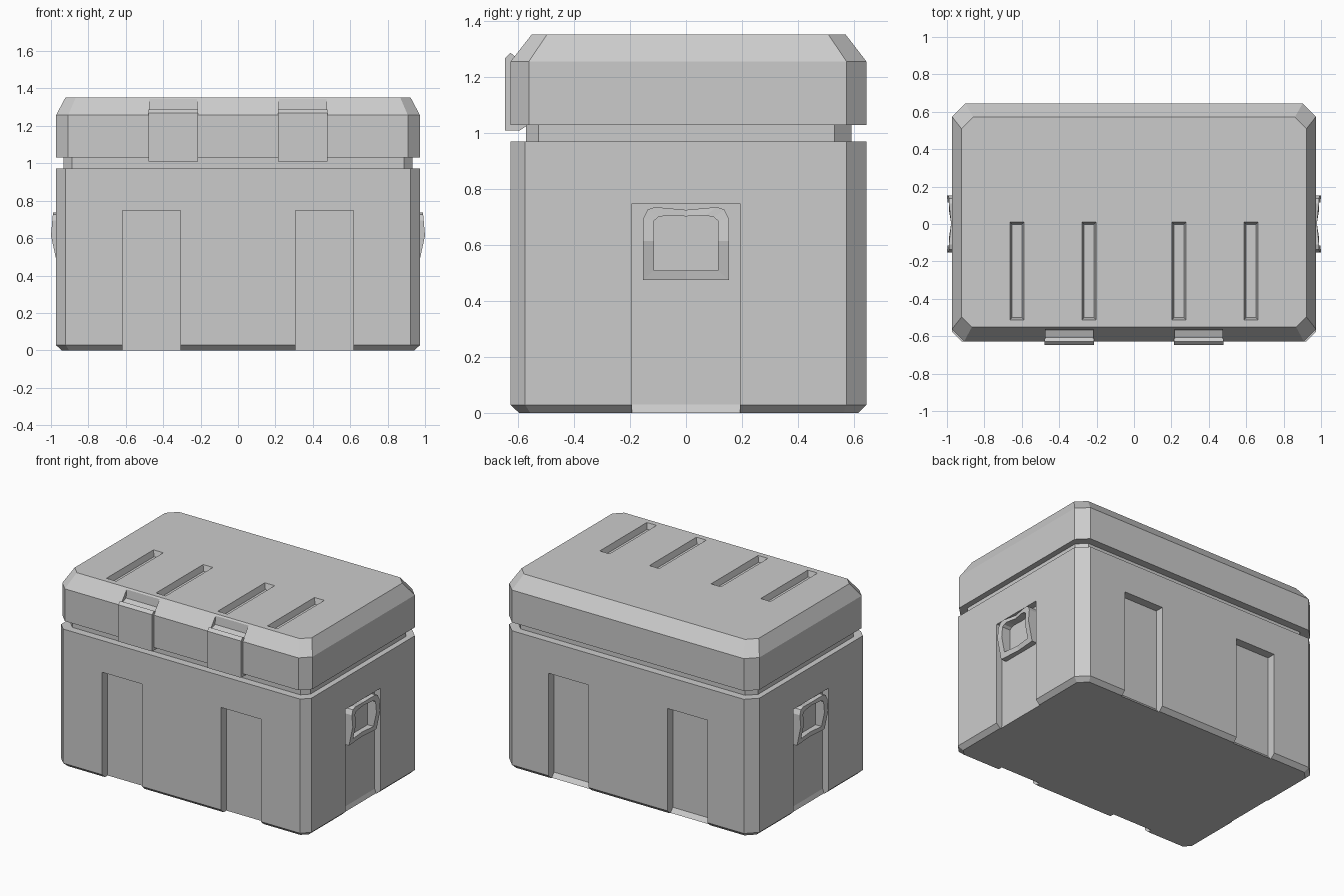
import bpy, bmesh
from math import radians
from mathutils import Matrix

if "Cube" in bpy.data.objects:
    bpy.data.objects.remove(bpy.data.objects["Cube"])


def make(name, bm):
    bmesh.ops.recalc_face_normals(bm, faces=bm.faces)
    me = bpy.data.meshes.new(name)
    bm.to_mesh(me)
    bm.free()
    ob = bpy.data.objects.new(name, me)
    bpy.context.collection.objects.link(ob)
    return ob


def loft(name, rings, closed=False):
    """Skin a stack of equal point rings; cap the ends unless closed."""
    bm = bmesh.new()
    vs = [[bm.verts.new(p) for p in r] for r in rings]
    n = len(vs[0])
    pairs = list(zip(vs, vs[1:])) + ([(vs[-1], vs[0])] if closed else [])
    for a, b in pairs:
        for i in range(n):
            j = (i + 1) % n
            bm.faces.new((a[i], a[j], b[j], b[i]))
    if not closed:
        bm.faces.new(vs[0])
        bm.faces.new(vs[-1])
    return make(name, bm)


def octagon(z, hx, y0, y1, cf, cb):
    """Rectangle with clipped front (cf) and back (cb) corners."""
    right = [(hx - cf, y0), (hx, y0 + cf), (hx, y1 - cb), (hx - cb, y1)]
    return [(x, y, z) for x, y in right + [(-x, y) for x, y in reversed(right)]]


def prism(name, profile, x0, x1):
    """Extrude a y-z profile along x."""
    return loft(name, [[(x, y, z) for y, z in profile] for x in (x0, x1)])


def cut(ob, cutter):
    cutter.hide_render = True
    m = ob.modifiers.new("cut", 'BOOLEAN')
    m.operation, m.solver, m.object = 'DIFFERENCE', 'EXACT', cutter
    bpy.context.view_layer.objects.active = ob
    bpy.ops.object.modifier_apply(modifier=m.name)
    bpy.data.objects.remove(cutter)


# Body with chamfered foot, and the narrower neck under the lid
body = loft("body", [
    octagon(0, .943, -.597, .617, .04, .055),
    octagon(.028, .973, -.627, .645, .052, .071),
    octagon(.971, .973, -.627, .645, .052, .071)])
loft("neck", [octagon(z, .933, -.573, .591, .046, .06) for z in (.95, 1.05)])


# Recessed panels: straight at the front, flared foot at the back and sides
def recess(depth, flare, x0, x1, dist, angle):
    foot = (-depth + (depth - .035) * 4.33, -.1) if flare else (-depth, -.1)
    prof = [(-depth, .748), (.15, .748), (.15, -.1), foot, (-depth, .03)]
    if not flare:
        prof.pop()
    c = prism("recess_cutter", [(-(dist + o), z) for o, z in prof], x0, x1)
    c.data.transform(Matrix.Rotation(radians(angle), 4, 'Z'))
    cut(body, c)


for s in (-1, 1):
    a, b = sorted((s * .307, s * .617))
    recess(.06, False, a, b, .627, 0)
    recess(.06, True, a, b, .645, 180)
    recess(.045, True, -.193, .193, .973, 90 * s)

# Lid with sloped rim
lid = loft("lid", [
    octagon(1.03, .973, -.627, .645, .065, .071),
    octagon(1.257, .973, -.627, .645, .065, .071),
    octagon(1.353, .922, -.552, .571, .055, .062)])

# Four long grooves in the lid top
for x in (-.626, -.24, .24, .626):
    rings = []
    for z, w, e in ((1.313, .026, .012), (1.353, .038, 0), (1.373, .044, -.006)):
        y0, y1 = -.513 + e, .01 - e
        rings.append([(x - w, y0, z), (x + w, y0, z), (x + w, y1, z), (x - w, y1, z)])
    cut(lid, loft("groove_cutter", rings))

# Two latches, each with a notch in the sloped rim above
for side, s in (("left", -1), ("right", 1)):
    a, b = sorted((s * .214, s * .478))
    cut(lid, prism("notch_cutter", [(-.7, 1.27), (-.608, 1.27), (-.566, 1.285),
                                    (-.556, 1.38), (-.7, 1.38)], a + .004, b - .004))
    prism("latch_" + side, [(-.648, 1.01), (-.648, 1.268), (-.628, 1.288), (-.607, 1.271),
                            (-.565, 1.25), (-.565, 1.03), (-.594, 1.01)], a, b)


# Side handles: a bent square loop standing off the recess floor
def bulge(y, z):
    x = .97 + .03 * (z - .475) / .139 if z < .614 else 1.0 - .011 * (z - .614) / .122
    return x - (.012 if abs(y) < .01 else 0)


def mirror(half):
    return half + [(-y, z) for y, z in reversed(half) if y > 0]


outer = mirror([(0, .475), (.153, .475), (.153, .614), (.153, .695), (.137, .727),
                (.11, .736), (0, .726)])
inner = mirror([(0, .51), (.114, .51), (.114, .614), (.114, .687), (.1, .7),
                (.07, .706), (0, .703)])
for side, s in (("left", -1), ("right", 1)):
    loft("handle_" + side, [
        [(s * .925, y, z) for y, z in outer],
        [(s * bulge(y, z), y, z) for y, z in outer],
        [(s * (bulge(y, z) - .003), y, z) for y, z in inner],
        [(s * .925, y, z) for y, z in inner]], closed=True)
